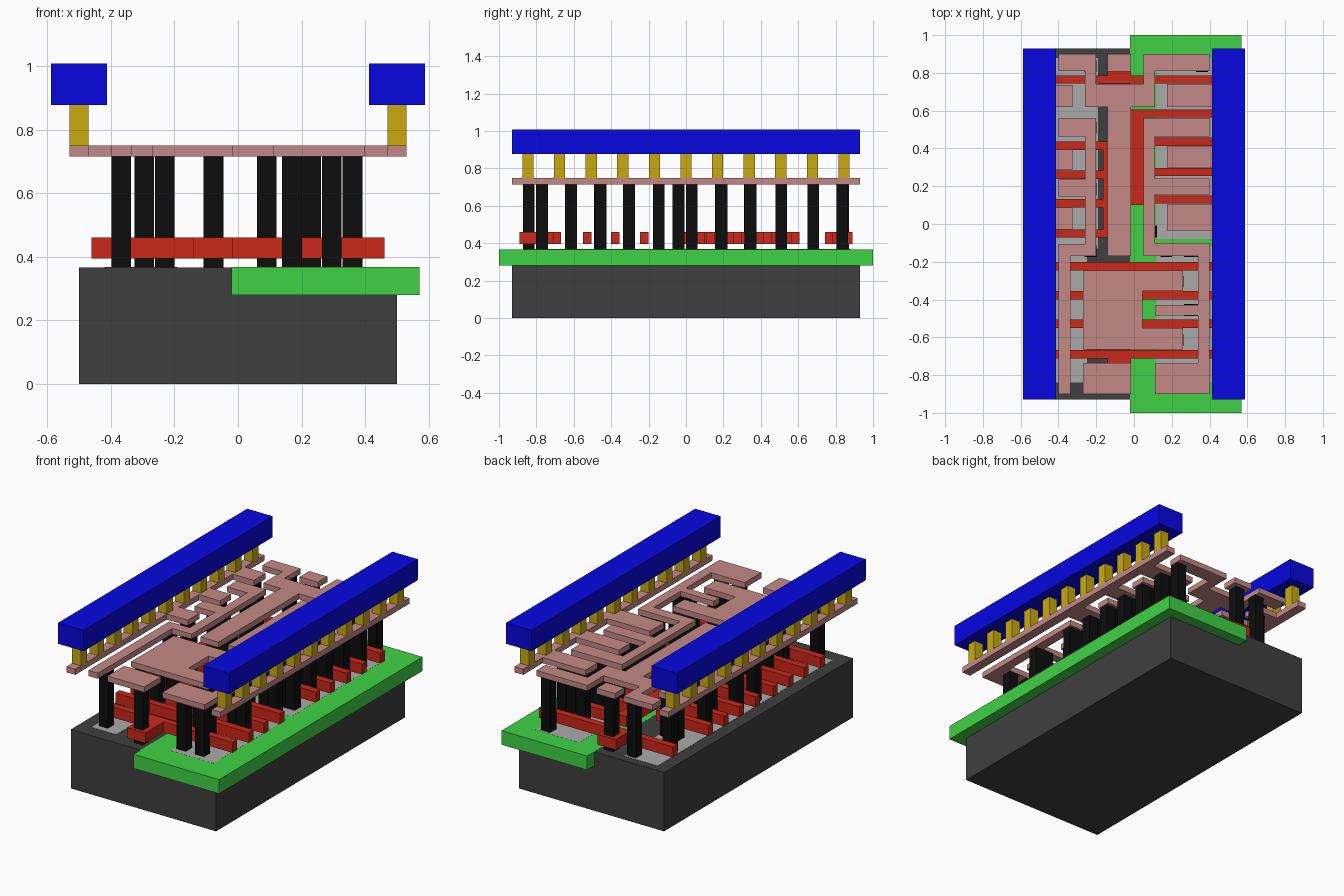
import bpy, bmesh

def material(name, rgb):
    m = bpy.data.materials.new(name)
    m.diffuse_color = (*rgb, 1)
    return m

GREEN = material("well_green", (0.05, 0.65, 0.06))
DARK = material("substrate_dark", (0.05, 0.05, 0.05))
GREY = material("diffusion_grey", (0.4, 0.4, 0.4))
RED = material("gate_red", (0.6, 0.02, 0.01))
BLACK = material("contact_black", (0.004, 0.004, 0.004))
PINK = material("wiring_pink", (0.55, 0.25, 0.24))
GOLD = material("via_gold", (0.58, 0.4, 0.005))
BLUE = material("rail_blue", (0.002, 0.002, 0.75))

def layer(name, rects, z0, z1, mat):
    """One object made of boxes; each rect is (x0, x1, y0, y1)."""
    bm = bmesh.new()
    for x0, x1, y0, y1 in rects:
        geo = bmesh.ops.create_cube(bm, size=1)
        for v in geo["verts"]:
            v.co = (x1 if v.co.x > 0 else x0,
                    y1 if v.co.y > 0 else y0,
                    z1 if v.co.z > 0 else z0)
    me = bpy.data.meshes.new(name)
    bm.to_mesh(me)
    bm.free()
    me.materials.append(mat)
    bpy.context.collection.objects.link(bpy.data.objects.new(name, me))

def squares(points, half=0.031):
    return [(x - half, x + half, y - half, y + half) for x, y in points]

# Base block, well and doped areas
layer("substrate", [(-0.5, 0.5, -0.93, 0.93)], 0, 0.367, DARK)
layer("well", [(-0.02, 0.57, -1, 1)], 0.28, 0.3675, GREEN)
layer("diffusion", [(-0.42, -0.19, -0.13, 0.88), (-0.42, -0.25, -0.84, -0.13),
                    (0.12, 0.42, -0.08, 0.88), (0.12, 0.42, -0.84, -0.12)],
      0.33, 0.368, GREY)

# Gate strips
G = 0.022
gates = [(-0.46, 0.46, y - G, y + G) for y in (0.765, -0.223, -0.378, -0.528, -0.69)]
gates += [(-0.46, -0.165, y - G, y + G) for y in (0.415, 0.26, 0.11, -0.05)]
gates += [(0.05, 0.46, y - G, y + G) for y in (0.585, 0.435, 0.275, 0.13)]
gates += [(-0.165, -0.1, -0.072, 0.437),      # left spine
          (-0.015, 0.05, 0.1, 0.607),         # right spine
          (-0.14, -0.015, -0.89, -0.712),     # front pad
          (-0.14, -0.015, 0.787, 0.89)]       # back pad
layer("gates", gates, 0.395, 0.46, RED)

# Contact posts
left = [(-0.367, y) for y in (0.68, 0.34, 0.03, -0.145, -0.77)]
left += [(-0.295, y) for y in (0.51, 0.185)]
left += [(-0.23, y) for y in (0.835, 0.51, 0.185, -0.145, -0.305, -0.46, -0.615)]
right = [(0.36, y) for y in (0.835, 0.68, 0.51, 0.345, 0.19, 0.03, -0.145, -0.455)]
right += [(0.295, y) for y in (0.68, 0.51, 0.345, 0.19, 0.03, -0.145, -0.455, -0.77)]
right += [(0.23, y) for y in (0.68, 0.51, 0.345, 0.19, 0.03, -0.305, -0.615)]
right += [(0.17, y) for y in (0.51, 0.19, -0.145, -0.305, -0.615, -0.77)]
middle = [(-0.077, -0.84), (-0.077, 0.84), (-0.077, 0.03), (0.09, -0.04)]
layer("contacts", squares(left + right + middle), 0.36, 0.72, BLACK)

# Local wiring, net by net
Z = (0.715, 0.75)
layer("left_supply_wiring", [(-0.53, -0.47, -0.93, 0.93),
    (-0.47, -0.325, 0.62, 0.737), (-0.47, -0.325, 0.285, 0.394),
    (-0.47, -0.325, -0.03, 0.087)], *Z, PINK)
layer("right_supply_wiring", [(0.47, 0.53, -0.93, 0.93),
    (0.175, 0.47, 0.62, 0.74), (0.175, 0.47, 0.30, 0.41),
    (0.175, 0.47, -0.035, 0.104)], *Z, PINK)
layer("trunk_wiring", [(-0.4, -0.2, 0.81, 0.9), (-0.26, -0.2, 0.62, 0.81),
    (-0.2, 0.05, 0.62, 0.742), (0.05, 0.11, 0.62, 0.81),
    (0.05, 0.4, 0.81, 0.9), (-0.14, -0.015, -0.17, 0.62)], *Z, PINK)
layer("left_output_wiring", [(-0.26, -0.2, -0.105, 0.56),
    (-0.4, -0.26, 0.463, 0.56), (-0.4, -0.26, 0.145, 0.235),
    (-0.4, -0.2, -0.17, -0.105), (-0.4, -0.335, -0.9, -0.17)], *Z, PINK)
layer("right_output_wiring", [(0.05, 0.11, -0.1, 0.56),
    (0.11, 0.4, 0.463, 0.56), (0.11, 0.4, 0.155, 0.24),
    (0.05, 0.4, -0.17, -0.1), (0.34, 0.4, -0.9, -0.17),
    (0.11, 0.34, -0.485, -0.43), (0.11, 0.34, -0.9, -0.735)], *Z, PINK)
layer("centre_plate", [(-0.27, 0.045, -0.665, -0.245),
    (0.045, 0.26, -0.355, -0.245), (0.045, 0.26, -0.665, -0.55)], *Z, PINK)
layer("back_input_pad", [(-0.14, -0.015, 0.807, 0.9)], *Z, PINK)
layer("front_input_pad", [(-0.27, -0.015, -0.9, -0.735)], *Z, PINK)

# Vias and top power rails, mirrored on both sides
for side, s in (("left", -1), ("right", 1)):
    layer(side + "_vias", squares([(s * 0.5, -0.845 + 0.169 * i) for i in range(11)], 0.03),
          0.75, 0.88, GOLD)
    layer(side + "_power_rail", [(s * 0.5 - 0.088, s * 0.5 + 0.088, -0.93, 0.93)],
          0.877, 1.007, BLUE)
